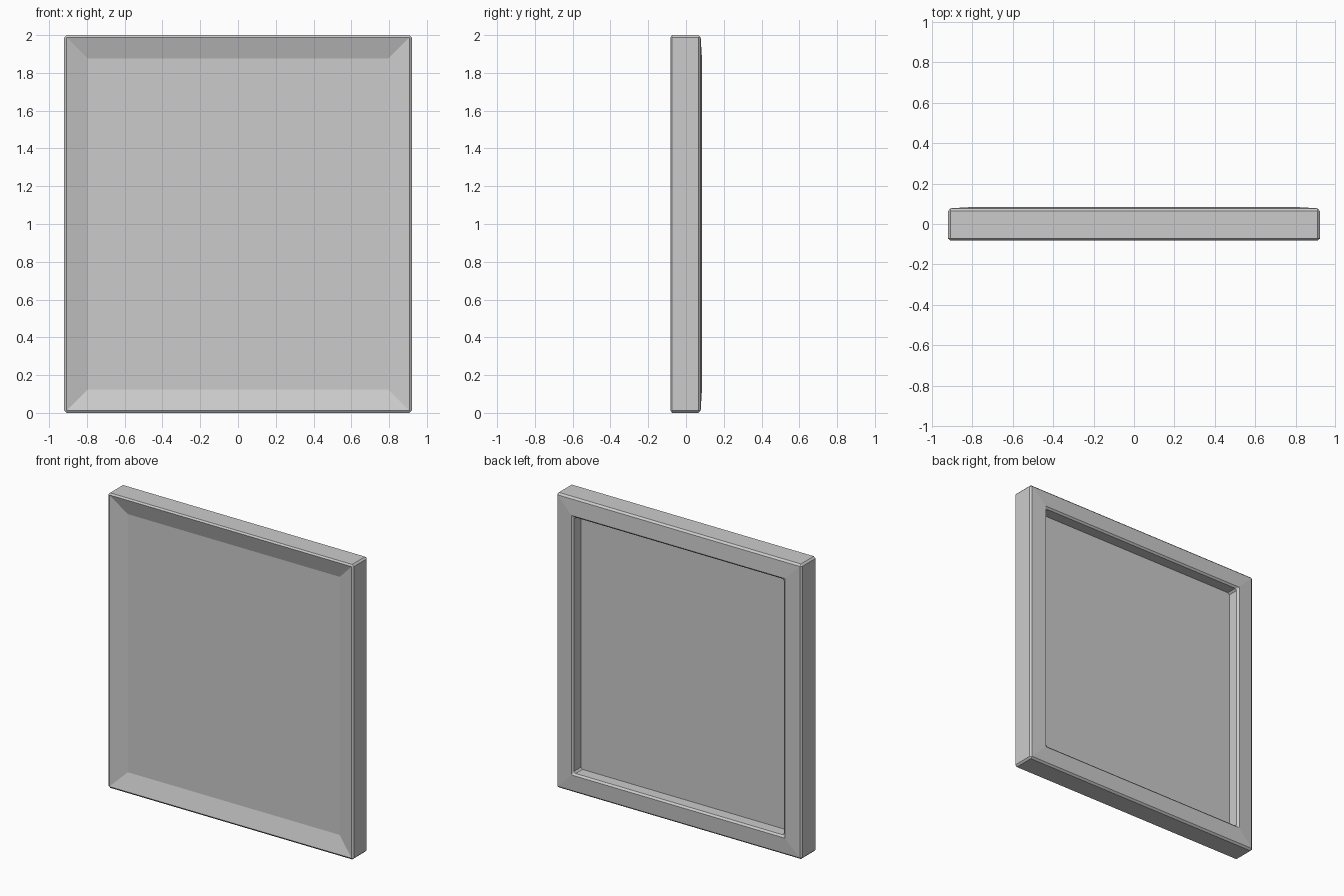
import bpy, bmesh

if "Cube" in bpy.data.objects:
    bpy.data.objects.remove(bpy.data.objects["Cube"])

HALF_W, HEIGHT = 0.92, 2.0
FLOOR_Y = 0.0

# Nested rectangles (inset, y) from front panel round the rim to the back panel
RINGS = [
    (0.125, -0.045),   # front panel edge
    (0.0, -0.085),     # front rim
    (0.0, 0.077),      # outer side
    (0.132, 0.085),    # back frame, gently sloped
    (0.132, FLOOR_Y),  # back recess
]


def rectangle(bm, inset, y):
    w = HALF_W - inset
    return [bm.verts.new((x, y, z)) for x, z in
            ((-w, inset), (w, inset), (w, HEIGHT - inset), (-w, HEIGHT - inset))]


bm = bmesh.new()
loops = [rectangle(bm, *r) for r in RINGS]
for a, b in zip(loops, loops[1:]):
    for i in range(4):
        j = (i + 1) % 4
        bm.faces.new((a[i], a[j], b[j], b[i]))

# Front and back panels
bm.faces.new(loops[0])
bm.faces.new(loops[-1])
bmesh.ops.recalc_face_normals(bm, faces=bm.faces)

# Small chamfer on sharp edges, except where the recess meets the back panel
sharp = [e for e in bm.edges if abs(e.calc_face_angle(0)) > 0.5
         and not all(abs(v.co.y - FLOOR_Y) < 1e-4 for v in e.verts)]
bmesh.ops.bevel(bm, geom=sharp, offset=0.012, offset_type='OFFSET',
                segments=1, profile=0.5, affect='EDGES', clamp_overlap=True)
bmesh.ops.recalc_face_normals(bm, faces=bm.faces)

mesh = bpy.data.meshes.new("framed_panel")
bm.to_mesh(mesh)
bm.free()
panel = bpy.data.objects.new("framed_panel", mesh)
bpy.context.collection.objects.link(panel)
